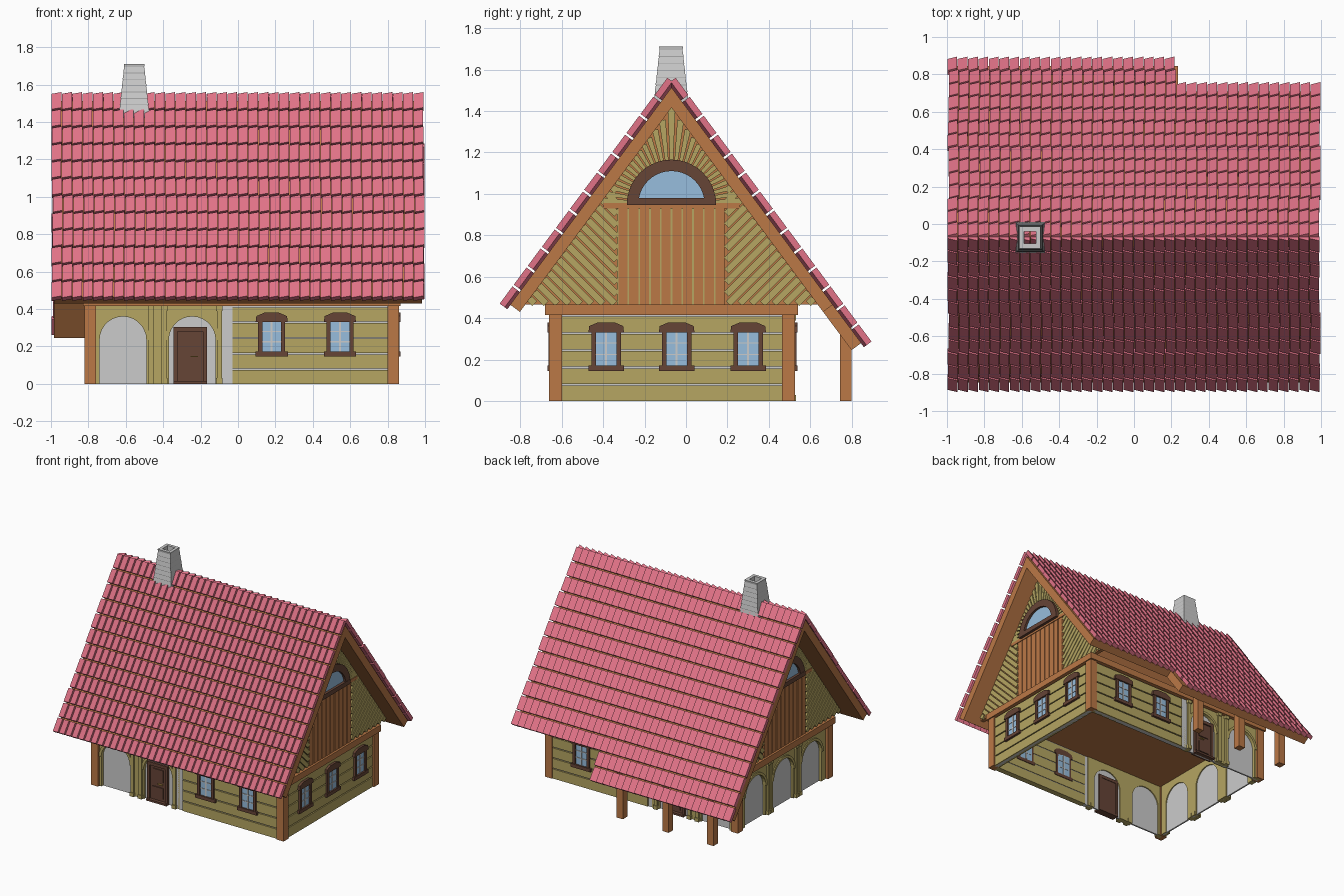
import bpy, bmesh, math, random
from mathutils import Matrix, Vector

if "Cube" in bpy.data.objects:
    bpy.data.objects.remove(bpy.data.objects["Cube"])

random.seed(4)

def material(name, hexcode):
    m = bpy.data.materials.new(name)
    rgb = [(int(hexcode[i:i + 2], 16) / 255) ** 2.2 for i in (0, 2, 4)]
    m.diffuse_color = (*rgb, 1)
    m.use_nodes = True
    m.node_tree.nodes["Principled BSDF"].inputs["Base Color"].default_value = m.diffuse_color
    return m

RED = material("roof_red", "E07286")
BROWN = material("timber_brown", "BA7848")
OLIVE = material("plank_olive", "B4A462")
DARK = material("dark_wood", "664639")
GLASS = material("glass_blue", "96BCDC")
BRASS = material("brass", "C8A050")
GREY = None

parts = {}

def get_bm(name, mat):
    if name not in parts:
        parts[name] = (bmesh.new(), mat)
    return parts[name][0]

def frame(u, w, origin):
    """Wall frame: u runs along the wall, w points outward, z is up."""
    m = Matrix((u, w, (0, 0, 1))).transposed().to_4x4()
    m.translation = origin
    return m

def prism(name, mat, M, pts, w0, w1):
    bm = get_bm(name, mat)
    a = [bm.verts.new(M @ Vector((u, w0, z))) for u, z in pts]
    b = [bm.verts.new(M @ Vector((u, w1, z))) for u, z in pts]
    bm.faces.new(a)
    bm.faces.new(b[::-1])
    for i in range(len(a)):
        j = (i + 1) % len(a)
        bm.faces.new((a[i], b[i], b[j], a[j]))

def box(name, mat, M, u0, u1, z0, z1, w0, w1):
    prism(name, mat, M, [(u0, z0), (u1, z0), (u1, z1), (u0, z1)], w0, w1)

def bar(name, mat, M, p, q, wp, wq, w0, w1):
    """Straight slat from p to q, wp wide at p and wq wide at q."""
    p, q = Vector(p), Vector(q)
    n = (q - p).orthogonal().normalized() / 2
    prism(name, mat, M, [p + n * wp, q + n * wq, q - n * wq, p - n * wp], w0, w1)

def arc(c, z, r, n=14):
    return [(c + r * math.cos(math.pi * i / n), z + r * math.sin(math.pi * i / n)) for i in range(n + 1)]

X, Y = (1, 0, 0), (0, 1, 0)
FRONT = frame(X, (0, -1, 0), (0, -0.63, 0))
BACK = frame(X, Y, (0, 0.50, 0))
RIGHT = frame(Y, X, (0.83, 0, 0))
LEFT = frame(Y, (-1, 0, 0), (-0.79, 0, 0))
CROSS = frame(Y, X, (0, 0, 0))

# Window with frame, sill, curved head and sash bars
def window(M, c):
    box("window_glass", GLASS, M, c - .055, c + .055, .17, .335, -.03, .024)
    for s in (-1, 1):
        box("window_frames", DARK, M, c + s * .05, c + s * .072, .16, .34, -.03, .034)
    box("window_frames", DARK, M, c - .086, c + .086, .145, .172, -.03, .038)
    head = [(c - .086, .33), (c + .086, .33), (c + .082, .362), (c + .04, .38), (c - .04, .38), (c - .082, .362)]
    prism("window_frames", DARK, M, head, -.03, .038)
    box("window_sashes", GREY, M, c - .005, c + .005, .172, .33, -.032, .029)
    for z in (.225, .28):
        box("window_sashes", GREY, M, c - .05, c + .05, z - .003, z + .003, -.032, .028)

# Horizontal log wall with grey joints
def logs(M, u0, u1):
    box("log_wall_core", GREY, M, u0, u1, 0, .42, -.02, .01)
    for i in range(5):
        box("wall_logs", OLIVE, M, u0, u1, i * .083, i * .083 + .075, -.025, .02)

# Timber arch over a recessed grey wall
def arch(M, c, half):
    r = .125
    box("recessed_wall", GREY, M, c - half, c + half, 0, .42, -.02, -.008)
    outline = [(c - r, 0), (c - half, 0), (c - half, .42), (c + half, .42), (c + half, 0), (c + r, 0)]
    prism("arch_panels", OLIVE, M, outline + arc(c, .235, r), -.028, .012)
    prism("arch_rims", OLIVE, M, arc(c, .235, r + .02) + arc(c, .235, r)[::-1], .005, .02)

def pilaster(M, c):
    box("pilasters", OLIVE, M, c - .013, c + .013, 0, .42, -.028, .025)
    box("pilasters", OLIVE, M, c - .017, c + .017, 0, .03, -.03, .031)
    box("pilasters", OLIVE, M, c - .017, c + .017, .39, .415, -.028, .031)

def door(M, c):
    box("door_leaf", DARK, M, c - .07, c + .07, .01, .28, -.03, -.001)
    for s in (-1, 1):
        box("door_frame", DARK, M, c + s * .068, c + s * .09, 0, .305, -.034, .01)
    box("door_frame", DARK, M, c - .09, c + .09, .28, .305, -.034, .01)
    box("door_frame", DARK, M, c - .09, c + .09, 0, .015, -.034, .025)
    for z0, z1 in ((.035, .12), (.165, .26)):
        box("door_panels", DARK, M, c - .045, c + .045, z0, z1, -.005, .006)
    box("door_handle", BRASS, M, c + .0, c + .04, .143, .149, -.005, .012)

# Front and back walls match
for M in (FRONT, BACK):
    logs(M, -.03, .81)
    box("grey_wall_strip", GREY, M, -.085, -.03, 0, .42, -.02, .012)
    for c in (.18, .545):
        window(M, c)
    for c in (-.615, -.245):
        arch(M, c, .185)
    for c in (-.465, -.395, -.1):
        pilaster(M, c)
    door(M, -.255)

# Right log wall and left arcade
logs(RIGHT, -.61, .48)
for c in (-.385, -.045, .3):
    window(RIGHT, c)
for c in (.285, -.065, -.415):
    arch(LEFT, c, .176)
for c in (.13, .09, -.22, -.26):
    pilaster(LEFT, c)

# Corner posts, ceiling beams and porch posts
for x in (-.79, .83):
    for y in (-.63, .495):
        box("corner_posts", BROWN, CROSS, y - .031, y + .031, 0, .43, x - .031, x + .031)
box("ceiling", BROWN, CROSS, -.68, .54, .415, .465, -.83, .87)
for x in (-.77, -.38, .02):
    box("porch_posts", BROWN, CROSS, .742, .798, 0, .37, x - .028, x + .028)

# Roof deck and porch extension, following the slope
A = math.radians(53.4)
CA, SA, TA = math.cos(A), math.sin(A), math.tan(A)
RY, RZ = -.07, 1.55
def slope(s, d, sgn):
    """Point s down the slope and d inward from the tile centre line."""
    return (RY + sgn * (s * CA - d * SA), RZ - s * SA - d * CA)
top, low = RZ - .022 / CA, RZ - .08 / CA
deck = [(RY, top), slope(1.335, .022, 1), slope(1.335, .08, 1), (RY, low), slope(1.335, .08, -1), slope(1.335, .022, -1)]
prism("roof_deck", BROWN, CROSS, deck, -.985, .985)
porch = [slope(1.3, .022, 1), slope(1.565, .022, 1), slope(1.565, .08, 1), slope(1.3, .08, 1)]
prism("porch_roof_deck", BROWN, CROSS, porch, -.985, .235)

# Roof tiles, each with its right edge lifted, rows slightly shifted
bm = get_bm("roof_tiles", RED)
PITCH, COLS = .114, 36
STEP = 1.99 / COLS
for sgn, rows in ((-1, 12), (1, 14)):
    for r in range(rows):
        shift = random.uniform(-.005, .005)
        for k in range(COLS):
            cx = -.995 + (k + .5) * STEP + shift
            if r > 11 and cx > .24:
                continue
            vs = []
            for dx in (-.0262, .0262):
                for ds in (.004, .107):
                    for t in (-.014, .016):
                        y, z = slope(r * PITCH + ds, t - dx * .3, sgn)
                        vs.append(bm.verts.new((cx + dx, y, z)))
            for f in ((0, 1, 3, 2), (4, 6, 7, 5), (0, 4, 5, 1), (2, 3, 7, 6), (0, 2, 6, 4), (1, 5, 7, 3)):
                bm.faces.new([vs[i] for i in f])

# Gables: backing, planks, slats and half-round window
base, mid = .465, .95
for M in (RIGHT, LEFT):
    half = (low - base) / TA
    prism("gable_backing", BROWN, M, [(RY - half - .02, base), (RY + half + .02, base), (RY, low + .02)], -.02, .01)
    for i in range(10):
        u = RY - .26 + i * .052
        box("gable_planks", BROWN, M, u + .004, u + .048, base, .93, .01, .024)
        box("gable_battens", OLIVE, M, u - .004, u + .004, base, .93, .01, .018)
    box("gable_crossbeam", BROWN, M, RY - .33, RY + .33, .93, .955, .01, .03)
    for sgn in (-1, 1):
        for i in range(18):
            d = .285 + i * .0235
            z = low - d * TA
            run = min(d - .265, z - base - .005)
            if run > .01:
                bar("gable_diagonal_slats", OLIVE, M, (RY + sgn * d, z), (RY + sgn * (d - run), z - run), .032, .032, .01, .025)
    n = 29
    for i in range(n):
        a = math.radians(3 + i * 174 / (n - 1))
        r1 = (low - mid) / (math.sin(a) + TA * abs(math.cos(a)))
        d = Vector((math.cos(a), math.sin(a)))
        c = Vector((RY, mid))
        bar("gable_radial_slats", OLIVE, M, c + d * .2, c + d * r1, .2 * .08, r1 * .08, .01, .025)
    prism("gable_window_frame", DARK, M, arc(RY, mid, .215, 20) + arc(RY, mid, .16, 20)[::-1], -.02, .05)
    box("gable_window_frame", DARK, M, RY - .215, RY + .215, mid - .005, mid + .03, -.02, .052)
    prism("gable_window_glass", GLASS, M, arc(RY, mid, .17, 20), -.02, .032)

# Chimney: hollow tapered square stack with stone courses
bm = get_bm("chimney", GREY)
profile = [(.03, 1.42), (.082, 1.42)]
for i in range(7):
    z = 1.46 + i * .034
    h = .08 - i * .0036
    profile += [(h, z), (h - .005, z + .030)]
profile += [(.056, 1.71), (.032, 1.71)]
rings = [[bm.verts.new((-.555 + sx * h, -.072 + sy * h * 1.03, z))
          for sx, sy in ((-1, -1), (1, -1), (1, 1), (-1, 1))] for h, z in profile]
for a, b in zip(rings, rings[1:] + rings[:1]):
    for i in range(4):
        j = (i + 1) % 4
        bm.faces.new((a[i], a[j], b[j], b[i]))

# Turn every part into an object
for name, (bm, mat) in parts.items():
    bmesh.ops.recalc_face_normals(bm, faces=bm.faces[:])
    mesh = bpy.data.meshes.new(name)
    bm.to_mesh(mesh)
    bm.free()
    if mat:
        mesh.materials.append(mat)
    bpy.context.collection.objects.link(bpy.data.objects.new(name, mesh))
